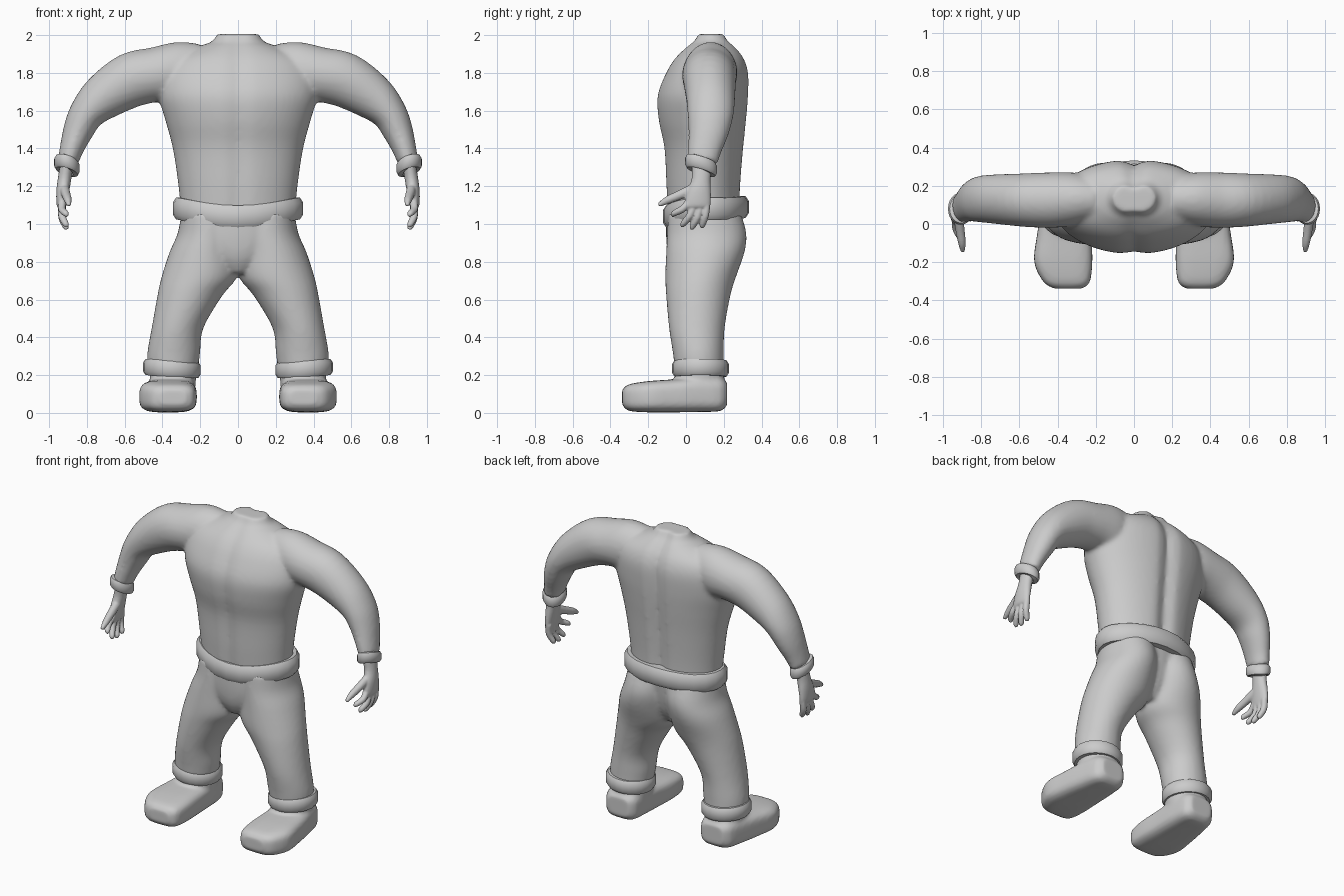
import bpy, bmesh, math
from mathutils import Vector

if "Cube" in bpy.data.objects:
    bpy.data.objects.remove(bpy.data.objects["Cube"])

X, Y, Z = Vector((1, 0, 0)), Vector((0, 1, 0)), Vector((0, 0, 1))


def spline(rows, steps=4):
    """Catmull-Rom through rows of numbers."""
    out = []
    for i in range(len(rows) - 1):
        a, b = rows[max(i - 1, 0)], rows[i]
        c, d = rows[i + 1], rows[min(i + 2, len(rows) - 1)]
        for k in range(steps):
            t = k / steps
            out.append([0.5 * (2*q + (r-p)*t + (2*p - 5*q + 4*r - s)*t*t + (3*q - p - 3*r + s)*t**3)
                        for p, q, r, s in zip(a, b, c, d)])
    out.append(list(rows[-1]))
    return out


def loft(bm, rows, up, axis=None, power=2.0, side=1, segs=32, groove=0.0):
    """Capped tube; rows are x, y, z, radius across, radius along 'up'."""
    rows = spline([(r[0] * side, *r[1:]) for r in rows])
    pts = [Vector(r[:3]) for r in rows]
    rings = []
    for i, r in enumerate(rows):
        t = axis or (pts[min(i + 1, len(pts) - 1)] - pts[max(i - 1, 0)]).normalized()
        u = t.cross(up).normalized()
        v = u.cross(t)
        ring = []
        for k in range(segs):
            a = 2 * math.pi * k / segs
            c, s = math.cos(a), math.sin(a)
            c = math.copysign(abs(c) ** (2 / power), c)
            s = math.copysign(abs(s) ** (2 / power), s)
            p = pts[i] + u * c * r[3] + v * s * r[4]
            if groove:
                p.y -= s * groove * (1.0 if s > 0 else 0.5) * math.exp(-(p.x / 0.045) ** 2)
            ring.append(bm.verts.new(p))
        rings.append(ring)
    for a, b in zip(rings, rings[1:]):
        for k in range(segs):
            bm.faces.new((a[k], a[(k + 1) % segs], b[(k + 1) % segs], b[k]))
    bm.faces.new(rings[0])
    bm.faces.new(rings[-1])


def upright(rows):
    """z, centre x, half width, front y, back y -> loft rows."""
    return [(cx, (f + b) / 2, z, w, (b - f) / 2) for z, cx, w, f, b in rows]


def finish(name, bm, voxel=None, mirror=False, smooth=5):
    bmesh.ops.recalc_face_normals(bm, faces=bm.faces)
    me = bpy.data.meshes.new(name)
    bm.to_mesh(me)
    bm.free()
    ob = bpy.data.objects.new(name, me)
    bpy.context.collection.objects.link(ob)
    bpy.ops.object.select_all(action='DESELECT')
    ob.select_set(True)
    bpy.context.view_layer.objects.active = ob
    bpy.ops.object.shade_smooth_by_angle(angle=math.radians(50))
    if voxel:
        m = ob.modifiers.new("blend", 'REMESH')
        m.mode, m.voxel_size, m.use_smooth_shade = 'VOXEL', voxel, True
        m = ob.modifiers.new("soften", 'SMOOTH')
        m.factor, m.iterations = 0.5, smooth
    if mirror:
        m = ob.modifiers.new("mirror", 'MIRROR')
        m.use_mirror_merge = False
    return ob


def band(name, centre, rx, ry, h, thick, height, mirror=False, segs=24):
    """Rounded strip round an ellipse; height(c, s) lifts it locally."""
    bm = bmesh.new()
    prof = [(-thick, -h), (-0.25 * thick, -h), (0, -0.55 * h),
            (0, 0.55 * h), (-0.25 * thick, h), (-thick, h)]
    rings = []
    for k in range(segs):
        c, s = math.cos(2 * math.pi * k / segs), math.sin(2 * math.pi * k / segs)
        rings.append([bm.verts.new((centre[0] + (rx + o) * c, centre[1] + (ry + o) * s,
                                    centre[2] + z + height(c, s))) for o, z in prof])
    for k in range(segs):
        a, b = rings[k], rings[(k + 1) % segs]
        for j in range(6):
            bm.faces.new((a[j], a[(j + 1) % 6], b[(j + 1) % 6], b[j]))
    finish(name, bm, mirror=mirror)


# Shirt: torso with both arms blended in
bm = bmesh.new()
loft(bm, upright([(1.04, 0, .30, -.10, .29), (1.2, 0, .315, -.11, .295), (1.4, 0, .345, -.12, .31),
                  (1.55, 0, .385, -.15, .325), (1.68, 0, .42, -.155, .335), (1.8, 0, .41, -.11, .335),
                  (1.88, 0, .35, -.06, .31), (1.94, 0, .21, 0, .265), (1.965, 0, .14, .03, .24),
                  (2.006, 0, .11, .055, .215)]), Y, Z, segs=64, groove=.03)
arm = [(.22, .13, 1.80, .155, .12), (.32, .13, 1.803, .16, .14), (.44, .125, 1.79, .145, .145),
       (.57, .125, 1.76, .145, .14), (.715, .13, 1.67, .122, .13), (.80, .13, 1.585, .095, .122),
       (.845, .12, 1.495, .081, .108), (.88, .10, 1.40, .064, .09), (.90, .088, 1.33, .055, .08)]
for side in (1, -1):
    loft(bm, arm, Y, side=side)
finish("shirt", bm, 0.014)

# Trousers: pelvis with both legs blended in
bm = bmesh.new()
loft(bm, upright([(.74, 0, .08, -.05, .18), (.82, 0, .2, -.09, .23), (.92, 0, .30, -.105, .26),
                  (1.06, 0, .30, -.105, .28)]), Y, Z)
leg = [(.24, .345, .135, -.06, .2), (.32, .34, .14, -.07, .2), (.45, .32, .137, -.09, .205),
       (.62, .255, .172, -.105, .235), (.72, .205, .2, -.11, .265), (.85, .178, .185, -.105, .31),
       (.95, .155, .165, -.10, .32), (1.06, .145, .155, -.095, .29)]
for side in (1, -1):
    loft(bm, upright(leg), Y, Z, side=side)
finish("trousers", bm, 0.014)

# Belt, sleeve cuffs and trouser cuffs
band("belt", (0, .105, 0), .345, .228, .058, .07,
     lambda c, s: 1.082 * c * c + s * s * (1.065 + .025 * s))
band("sleeve_cuff", (.906, .08, 1.31), .067, .084, .034, .035,
     lambda c, s: .016 * c - .022 * s, True)
band("trouser_cuff", (.35, .077, .235), .152, .15, .043, .05,
     lambda c, s: .008 * c, True)

# Shoe with ankle
bm = bmesh.new()
shoe = [(-.338, .345, .07, .045, .12), (-.305, .352, .12, .012, .15), (-.2, .37, .152, .003, .168),
        (-.06, .365, .143, .003, .178), (.08, .355, .128, .005, .19), (.18, .348, .11, .01, .185),
        (.218, .345, .075, .04, .16)]
loft(bm, [(cx, y, (a + b) / 2, w, (b - a) / 2) for y, cx, w, a, b in shoe], Z, Y, power=3.6)
loft(bm, upright([(.06, .35, .11, -.05, .2), (.16, .345, .122, -.06, .205),
                  (.26, .345, .12, -.055, .195)]), Y, Z)
finish("shoe", bm, 0.012, True, 4)

# Hand: palm, four fingers and thumb
bm = bmesh.new()
loft(bm, [(.905, .085, 1.32, .036, .056), (.918, .08, 1.24, .036, .05), (.928, .068, 1.17, .034, .064),
          (.934, .06, 1.10, .026, .07), (.93, .055, 1.08, .016, .06)], Y, Z, segs=24)
fingers = [(.015, 1.115, -.065, 1.04), (.045, 1.10, -.015, .985),
           (.078, 1.10, .035, .972), (.11, 1.11, .087, .98)]
for y0, z0, y1, z1 in fingers:
    ym, zm = (y0 + y1) / 2 + .004, (z0 + z1) / 2
    loft(bm, [(.93, y0, z0, .02, .021), (.932, ym, zm, .019, .02),
              (.912, y1, z1 + .015, .016, .017), (.905, y1, z1, .008, .009)], X, segs=14)
loft(bm, [(.92, .05, 1.19, .03, .026), (.91, -.03, 1.155, .025, .024), (.90, -.10, 1.125, .021, .02),
          (.896, -.145, 1.10, .01, .01)], X, segs=14)
finish("hand", bm, 0.006, True, 2)
